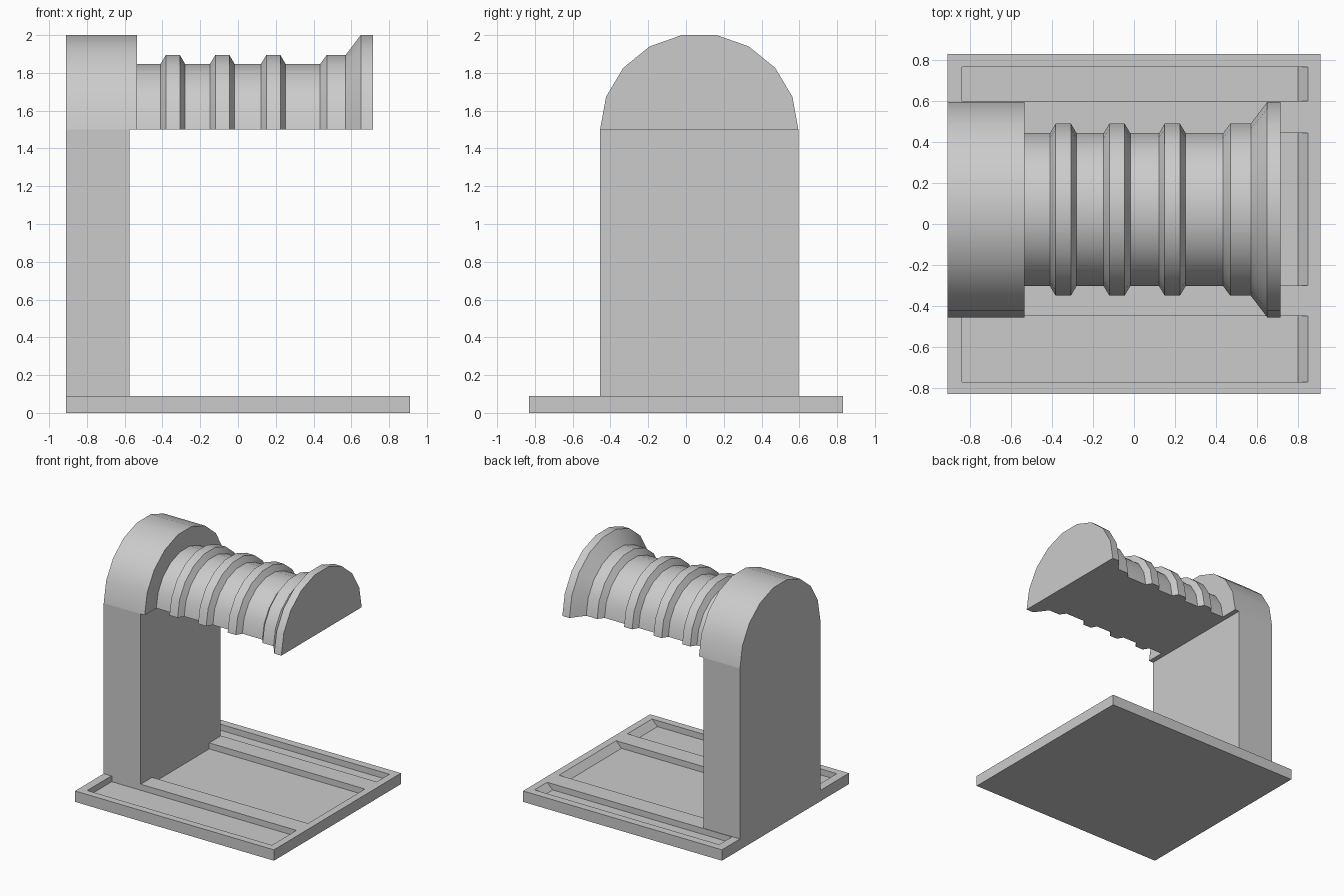
import bpy
import bmesh
from math import cos, sin, pi

if "Cube" in bpy.data.objects:
    bpy.data.objects.remove(bpy.data.objects["Cube"], do_unlink=True)

grey = bpy.data.materials.new("light grey")
grey.use_nodes = True
colour = (0.6, 0.6, 0.6, 1)
grey.diffuse_color = colour
grey.node_tree.nodes["Principled BSDF"].inputs["Base Color"].default_value = colour

CENTRE_Y, ARM_Z, SEGMENTS = 0.07, 1.5, 9


def loft(name, loops):
    """Join matching closed loops of points and cap both ends."""
    bm = bmesh.new()
    rings = [[bm.verts.new(p) for p in loop] for loop in loops]
    n = len(rings[0])
    for a, b in zip(rings, rings[1:]):
        for i in range(n):
            j = (i + 1) % n
            bm.faces.new((a[i], a[j], b[j], b[i]))
    bm.faces.new(rings[0])
    bm.faces.new(rings[-1])
    bmesh.ops.recalc_face_normals(bm, faces=bm.faces)
    mesh = bpy.data.meshes.new(name)
    bm.to_mesh(mesh)
    bm.free()
    mesh.materials.append(grey)
    obj = bpy.data.objects.new(name, mesh)
    bpy.context.collection.objects.link(obj)
    return obj


def prism(name, outline, y0, y1):
    """Extrude an x-z outline along y."""
    return loft(name, [[(x, y, z) for x, z in outline] for y in (y0, y1)])


def box(name, x0, x1, y0, y1, z0, z1):
    return prism(name, [(x0, z0), (x1, z0), (x1, z1), (x0, z1)], y0, y1)


def half_round(name, profile):
    """Sweep an (x, radius) profile half a turn above the arm's flat underside."""
    loops = []
    for x, r in profile:
        rise = r * 1.02 - 0.0275
        angles = [pi * i / SEGMENTS for i in range(SEGMENTS + 1)]
        loops.append([(x, CENTRE_Y + r * cos(a), ARM_Z + rise * sin(a)) for a in angles])
    obj = loft(name, loops)
    bpy.ops.object.select_all(action="DESELECT")
    obj.select_set(True)
    bpy.context.view_layer.objects.active = obj
    bpy.ops.object.shade_smooth_by_angle()
    return obj


# Base plate with three trays, each with a sloping outer end
base = box("base_plate", -0.91, 0.91, -0.83, 0.83, 0, 0.09)
trays = [(-0.84, -0.77, -0.45), (-0.575, -0.30, 0.445), (-0.84, 0.60, 0.765)]
cutters = []
for x0, y0, y1 in trays:
    outline = [(x0, 0.04), (0.80, 0.04), (0.85, 0.09), (0.85, 0.2), (x0, 0.2)]
    cutter = prism("tray_cutter", outline, y0, y1)
    cutter.hide_render = True
    cutters.append(cutter)
    cut = base.modifiers.new("tray", "BOOLEAN")
    cut.operation = "DIFFERENCE"
    cut.solver = "EXACT"
    cut.object = cutter
bpy.context.view_layer.update()
cut_mesh = bpy.data.meshes.new_from_object(
    base.evaluated_get(bpy.context.evaluated_depsgraph_get()))
base.modifiers.clear()
base.data = cut_mesh
for cutter in cutters:
    bpy.data.objects.remove(cutter, do_unlink=True)

# Upright column and its arched head
HEAD_R = 0.525
box("column", -0.91, -0.575, CENTRE_Y - HEAD_R, CENTRE_Y + HEAD_R, 0.09, ARM_Z)
half_round("column_head", [(-0.91, HEAD_R), (-0.535, HEAD_R)])

# Ribbed half-round arm ending in a flared rim
TUBE_R, RIB_R = 0.373, 0.42
arm = [(-0.535, TUBE_R)]
for x in (-0.41, -0.148, 0.122):
    arm += [(x, TUBE_R), (x + 0.028, RIB_R), (x + 0.102, RIB_R), (x + 0.13, TUBE_R)]
arm += [(0.435, TUBE_R), (0.47, RIB_R), (0.57, RIB_R), (0.65, HEAD_R), (0.715, HEAD_R)]
half_round("ribbed_arm", arm)
